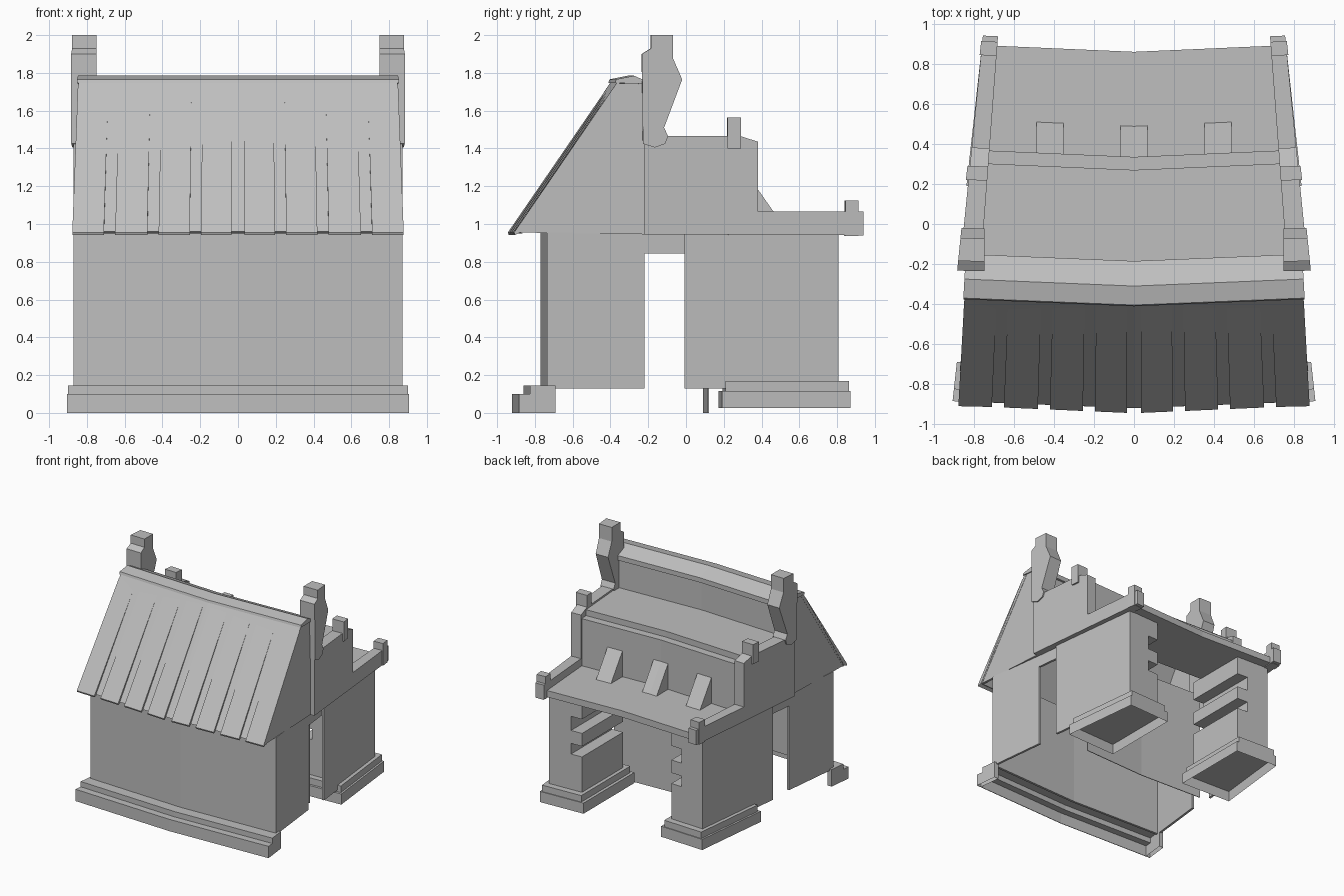
import bpy, bmesh

cube = bpy.data.objects.get("Cube")
if cube:
    bpy.data.objects.remove(cube, do_unlink=True)

stone = bpy.data.materials.new("grey_stone")
stone.use_nodes = True
GREY = (0.52, 0.52, 0.52, 1)
stone.diffuse_color = GREY
stone.node_tree.nodes["Principled BSDF"].inputs["Base Color"].default_value = GREY


def line(offset, slope=0.11):
    """Half width as a function of depth; the plan narrows to the back."""
    return lambda y: offset - slope * y


def const(x):
    return lambda y: x


OUTER, INNER, POST = line(0.849, 0.1), line(0.75, 0.075), line(0.864)
WALL, WALL_IN = line(0.79), line(0.77)
PIER, PIER_IN = line(0.812), line(0.792)
ROOF = line(0.825, 0.055)


def loft(name, profile, stations, hollow=False):
    """Sweep a (y, z) profile over x stations, bowing the middle forward."""
    bm = bmesh.new()
    rings = []
    for fx in stations:
        ring = []
        for y, z in profile:
            x = fx(y)
            ring.append(bm.verts.new((x, y - 0.035 * (1 - min(abs(x) / 0.8, 1)), z)))
        rings.append(ring)
    n = len(profile)
    for a, b in zip(rings, rings[1:]):
        for i in range(n):
            j = (i + 1) % n
            bm.faces.new((a[i], a[j], b[j], b[i]))
    bm.faces.new(rings[0])
    bm.faces.new(rings[-1][::-1])
    bmesh.ops.recalc_face_normals(bm, faces=bm.faces)
    if hollow:
        # Leave the underside open
        under = [f for f in bm.faces if f.normal.z < -0.9]
        bmesh.ops.delete(bm, geom=under, context="FACES")
    mesh = bpy.data.meshes.new(name)
    bm.to_mesh(mesh)
    bm.free()
    mesh.materials.append(stone)
    obj = bpy.data.objects.new(name, mesh)
    bpy.context.collection.objects.link(obj)


def span(name, profile, width, hollow=False):
    loft(name, profile, [lambda y: -width(y), const(0), width], hollow)


def pair(name, profile, inner, outer, hollow=False):
    for side, s in (("left", 1), ("right", -1)):
        loft(f"{side}_{name}", profile,
             [lambda y, s=s: s * inner(y), lambda y, s=s: s * outer(y)], hollow)


def rect(y0, y1, z0, z1):
    return [(y0, z0), (y1, z0), (y1, z1), (y0, z1)]


# Front plinth: a thin stepped shell, with short returns round the corners
span("front_plinth", [(-0.885, 0), (-0.88, 0), (-0.88, 0.095), (-0.82, 0.095),
                      (-0.82, 0.14), (-0.73, 0.14), (-0.73, 0.145), (-0.825, 0.145),
                      (-0.825, 0.1), (-0.885, 0.1)], line(0.808))
pair("plinth_return", [(-0.885, 0), (-0.69, 0), (-0.69, 0.145), (-0.825, 0.145),
                       (-0.825, 0.1), (-0.885, 0.1)], WALL_IN, line(0.809), True)

# Front hall walls
span("front_wall", rect(-0.735, -0.715, 0.13, 0.955), WALL)
pair("front_side_wall", rect(-0.735, -0.22, 0.13, 0.955), WALL_IN, WALL)
pair("gable", [(-0.885, 0.955), (-0.355, 1.745), (-0.18, 1.745), (-0.18, 0.945)],
     line(0.803, 0.055), line(0.823, 0.055))
pair("door_lintel", rect(-0.22, 0.0, 0.845, 0.96), WALL_IN, WALL)

# Steep front roof with raised wedge slats
span("front_roof", [(-0.885, 0.96), (-0.365, 1.75), (-0.34, 1.74), (-0.865, 0.95)], ROOF)
slat = [(-0.385, 1.72), (-0.91, 0.955), (-0.905, 0.942), (-0.87, 0.96)]
for i, (a, b) in enumerate([(0.035, 0.195), (0.255, 0.42), (0.48, 0.65), (0.71, 0.877)]):
    pair(f"roof_slat_{i + 1}", slat, line(0.943 * a, 0.063 * a), line(0.943 * b, 0.063 * b))

# Ridge cap and the wall behind it
span("ridge_cap", [(-0.376, 1.747), (-0.37, 1.766), (-0.275, 1.785), (-0.15, 1.73),
                   (-0.15, 1.69), (-0.18, 1.69), (-0.18, 1.74)], line(0.832, 0.055))
span("upper_wall", rect(-0.19, -0.17, 1.41, 1.72), INNER)

# Rear block: low roof, stepped ledge and back wall in one shell
span("rear_roof", [(-0.19, 1.45), (0.305, 1.45), (0.305, 1.4), (0.37, 1.4), (0.37, 0.98),
                   (0.35, 0.98), (0.35, 1.38), (0.285, 1.38), (0.285, 1.43),
                   (-0.19, 1.43)], INNER)
span("rear_terrace", rect(0.35, 0.895, 0.945, 1.0), INNER)

# Stepped side parapets and their posts
pair("parapet", [(-0.22, 0.945), (0.943, 0.94), (0.943, 1.065), (0.382, 1.065),
                 (0.382, 1.435), (0.29, 1.465), (-0.22, 1.465)], INNER, OUTER)
pair("upper_post", rect(0.22, 0.29, 1.4, 1.565), INNER, POST)
pair("terrace_post", rect(0.845, 0.915, 0.937, 1.125), INNER, POST)

# Tall curved finials
pair("finial", [(-0.185, 2), (-0.07, 2), (-0.07, 1.88), (-0.02, 1.765), (-0.116, 1.51),
                (-0.095, 1.465), (-0.11, 1.425), (-0.165, 1.405), (-0.228, 1.425),
                (-0.233, 1.9), (-0.185, 1.93)], const(0.748), line(0.86, 0.1))

# Sloped buttresses on the terrace
buttress = [(0.36, 0.98), (0.537, 0.98), (0.365, 1.225)]
for name, x in (("left", 0.42), ("middle", 0), ("right", -0.42)):
    loft(f"{name}_buttress", buttress, [const(x - 0.068), const(x), const(x + 0.068)])

# Rear piers: outer wall, alternating corner stones and stepped bases
pair("pier_wall", rect(-0.008, 0.812, 0.13, 0.95), PIER_IN, PIER)
levels = [0.13, 0.47, 0.56, 0.67, 0.79, 0.95]
for i, (z0, z1) in enumerate(zip(levels, levels[1:])):
    pair(f"pier_stone_{i + 1}", rect(0.26, 0.812, z0, z1),
         const(0.52 if i % 2 else 0.42), PIER_IN)
pair("pier_base", rect(0.19, 0.873, 0.025, 0.115), const(0.365), line(0.858), True)
pair("pier_base_step", rect(0.21, 0.866, 0.115, 0.17), const(0.39), line(0.842), True)

# Full-height inner wall between the piers
span("inner_wall", rect(0.124, 0.13, 0, 0.95), const(0.59))
